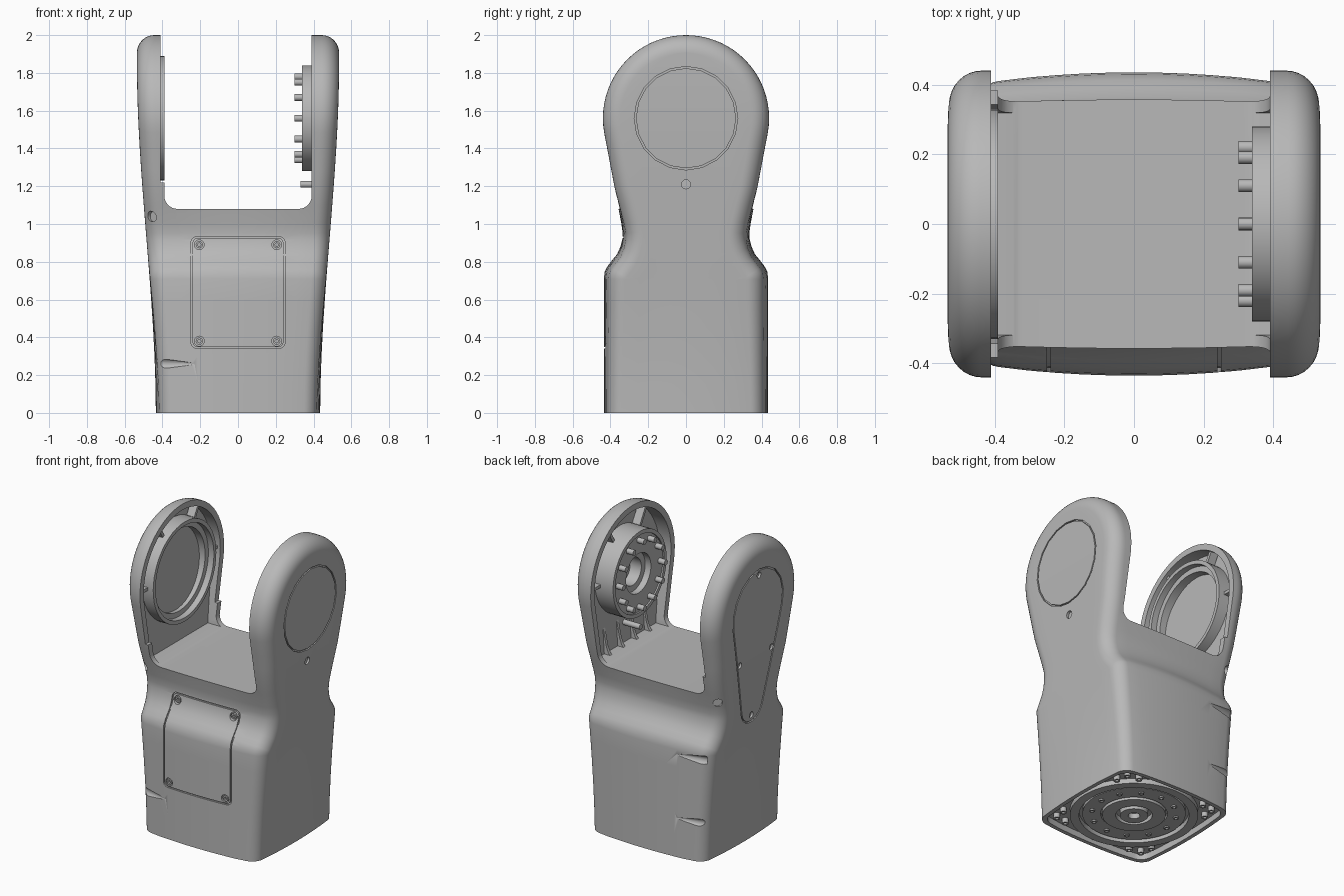
import bpy, bmesh
from math import sin, cos, pi, radians, hypot

cube = bpy.data.objects.get("Cube")
if cube:
    bpy.data.objects.remove(cube, do_unlink=True)

grey = bpy.data.materials.new("plain grey")
grey.use_nodes = True
grey.diffuse_color = (0.48, 0.48, 0.48, 1)
grey.node_tree.nodes["Principled BSDF"].inputs["Base Color"].default_value = (0.48, 0.48, 0.48, 1)


# ---------- helpers ----------
def make(name, verts, faces):
    bm = bmesh.new()
    vs = [bm.verts.new(v) for v in verts]
    for f in faces:
        bm.faces.new([vs[i] for i in f])
    bmesh.ops.remove_doubles(bm, verts=bm.verts, dist=1e-5)
    bmesh.ops.recalc_face_normals(bm, faces=bm.faces)
    me = bpy.data.meshes.new(name)
    bm.to_mesh(me)
    bm.free()
    me.materials.append(grey)
    ob = bpy.data.objects.new(name, me)
    bpy.context.scene.collection.objects.link(ob)
    return ob


def bands(n, loops, closed):
    pairs = [(a, a + 1) for a in range(loops - 1)] + ([(loops - 1, 0)] if closed else [])
    return [(a * n + i, a * n + (i + 1) % n, b * n + (i + 1) % n, b * n + i)
            for a, b in pairs for i in range(n)]


def prism(name, pts, f0, f1):
    n = len(pts)
    verts = [f0(*p) for p in pts] + [f1(*p) for p in pts]
    return make(name, verts, bands(n, 2, False) + [tuple(range(n)), tuple(range(n, 2 * n))])


def ring(name, outer, inner, f0, f1):
    verts = [f(*p) for f, o in ((f0, outer), (f1, outer), (f1, inner), (f0, inner)) for p in o]
    return make(name, verts, bands(len(outer), 4, True))


def on_x(x):
    return lambda u, v: (x, u, v)


def on_y(y):
    return lambda u, v: (u, y, v)


def on_z(z):
    return lambda u, v: (u, v, z)


def circle(cu, cv, r, n=48):
    return [(cu + r * cos(2 * pi * i / n), cv + r * sin(2 * pi * i / n)) for i in range(n)]


def outline(arcs, grow=0.0, k=10):
    """Closed outline of arcs (u, v, radius, start, end) joined by divided lines."""
    corners = [[(u + (r + grow) * cos(radians(a + (b - a) * i / k)),
                 v + (r + grow) * sin(radians(a + (b - a) * i / k))) for i in range(k + 1)]
               for u, v, r, a, b in arcs]
    pts = []
    for c, nxt in zip(corners, corners[1:] + corners[:1]):
        (u0, v0), (u1, v1) = c[-1], nxt[0]
        pts += c + [(u0 + (u1 - u0) * j / 14, v0 + (v1 - v0) * j / 14) for j in range(1, 14)]
    return pts


def tube(name, r_out, r_in, f0, f1, centre=(0, 0)):
    return ring(name, circle(*centre, r_out), circle(*centre, r_in), f0, f1)


# ---------- body shape ----------
HUB = (0, 1.56)
profile = [(0.435, z) for z in (0, 0.15, 0.3, 0.45, 0.6, 0.71)]
profile += [(0.43, 0.75), (0.413, 0.78), (0.39, 0.81), (0.365, 0.84), (0.347, 0.88), (0.337, 0.92),
            (0.335, 0.95), (0.342, 1.0)]
profile += [(0.342 + 0.091 * i / 5, 1.0 + 0.484 * i / 5) for i in range(1, 5)]
profile += [(0.44 * cos(radians(a)), HUB[1] + 0.44 * sin(radians(a))) for a in range(-10, 90, 5)]
profile += [(0, 2.0)]


def normal(i):
    if profile[i][1] < 0.7:
        return 1, 0
    if i == len(profile) - 1:
        return 0, 1
    (ya, za), (yb, zb) = profile[i - 1], profile[i + 1]
    d = hypot(yb - ya, zb - za)
    return (zb - za) / d, (ya - yb) / d


def side_x(y, z):
    t = min(z / 1.85, 1)
    return 0.435 + 0.1 * t * t * (3 - 2 * t) - 0.03 * max(0, 1 - z / 0.8) * (y / 0.435) ** 2


def bulge(x, z):
    return 0.03 * min(1, max(0, (1.2 - z) / 0.4)) * (x / 0.43) ** 2


def front_y(x, z):
    for (ya, za), (yb, zb) in zip(profile, profile[1:]):
        if za <= z <= zb:
            return -(ya + (yb - ya) * (z - za) / (zb - za) - bulge(x, z))


def section(i):
    (y0, z0), (ny, nz) = profile[i], normal(i)
    r = 0.06 + 0.032 * min(z0 / 1.4, 1)
    w = side_x(0, z0)
    corner = []
    for k in range(9):
        a = k * pi / 16
        cut = r * (1 - cos(a))
        inset = r * (1 - sin(a)) + bulge(w - cut, z0)
        y, z = y0 - ny * inset, z0 - nz * inset
        corner.append((side_x(y, z) - cut, y, z))
    _, ys, zs = corner[0]
    q = [(side_x(f * ys, zs), f * ys, zs) for f in (0, 0.25, 0.5, 0.75)] + corner
    for f in (0.8, 0.6, 0.4, 0.2, 0):
        x = f * corner[-1][0]
        q.append((x, y0 - ny * bulge(x, z0), z0 - nz * bulge(x, z0)))
    back = q[::-1]
    return (q + [(-x, y, z) for x, y, z in back[1:]] + [(-x, -y, z) for x, y, z in q[1:]]
            + [(x, -y, z) for x, y, z in back[1:-1]])


rows = [section(i) for i in range(len(profile))]
count = len(rows[0])
body = make("forked_body", [p for row in rows for p in row],
            bands(count, len(rows), False) + [tuple(range(count))])

# ---------- cutters ----------
cutters = []
# fork opening with rounded floor corners
gap = [(-0.41, 2.2), (-0.41, 1.22), (-0.39, 1.22)]
gap += [(-0.32 - 0.07 * cos(i * pi / 16), 1.15 - 0.07 * sin(i * pi / 16)) for i in range(9)]
gap += [(0.32 + 0.07 * sin(i * pi / 16), 1.15 - 0.07 * cos(i * pi / 16)) for i in range(9)]
gap += [(0.39, 2.2)]
cutters.append(prism("cut_gap", gap, on_y(-0.7), on_y(0.7)))

# hollow insides of both arms
half = [(y - 0.04 * normal(i)[0], z - 0.04 * normal(i)[1]) for i, (y, z) in enumerate(profile) if z > 1.05]
half = [(half[0][0] - 0.002, 1.085)] + half
pocket = half + [(-y, z) for y, z in half[-2::-1]]
for s in (-1, 1):
    cutters.append(prism("cut_pocket", pocket, on_x(s * 0.3),
                         lambda y, z: (s * (0.445 + 0.06 * (z - 1.1)), y, z)))


def side_groove(s, arcs):
    cutters.append(ring("cut_groove", outline(arcs, 0.004), outline(arcs, -0.005),
                        lambda y, z: (s * (side_x(y, z) - 0.012), y, z),
                        lambda y, z: (s * (side_x(y, z) + 0.03), y, z)))


def side_hole(s, y, z, r):
    x = side_x(y, z)
    cutters.append(prism("cut_hole", circle(y, z, r, 20), on_x(s * (x - 0.015)), on_x(s * (x + 0.03))))


# round cap on one arm, long tapered cover on the other
side_groove(1, [(*HUB, 0.27, 0, 180), (*HUB, 0.27, 180, 360)])
side_hole(1, 0, 1.21, 0.024)
side_groove(-1, [(*HUB, 0.26, -13.3, 193.3), (0, 0.91, 0.11, 193.3, 346.7)])
for y, z in ((0, 1.785), (0, 0.845), (0.165, 1.24), (-0.165, 1.24)):
    side_hole(-1, y, z, 0.02)

# front access panel
px, low, high, pr = 0.215, 0.375, 0.9, 0.03
panel = [(px, high, pr, 0, 90), (-px, high, pr, 90, 180), (-px, low, pr, 180, 270), (px, low, pr, 270, 360)]
cutters.append(ring("cut_panel", outline(panel, 0.004), outline(panel, -0.005),
                    lambda x, z: (x, front_y(x, z) + 0.012, z),
                    lambda x, z: (x, front_y(x, z) - 0.04, z)))
for x in (-0.205, 0.205):
    for z in (0.38, 0.89):
        y = front_y(x, z)
        cutters.append(prism("cut_screw", circle(x, z, 0.026, 20), on_y(y + 0.015), on_y(y - 0.05)))
        ring("panel_screw", circle(x, z, 0.019, 12), circle(x, z, 0.009, 12), on_y(y + 0.02), on_y(y + 0.002))

# tapered side slots and edge dimples
for s, z0 in ((-1, 0.26), (1, 0.26), (1, 0.68)):
    cutters.append(prism("cut_slot", circle(0, 0, 1, 20),
                         lambda u, v: (-0.43, s * 0.41 + 0.032 * u, z0 + 0.032 * v),
                         lambda u, v: (-0.23, s * 0.43 + 0.004 * u, z0 + 0.004 * v)))
for s in (-1, 1):
    cutters.append(prism("cut_dimple", circle(0, 0, 0.028, 20),
                         lambda u, v: (-0.445 + 0.7 * u, s * (0.307 + 0.7 * u), 1.04 + v),
                         lambda u, v: (-0.5 + 0.7 * u, s * (0.362 + 0.7 * u), 1.04 + v)))

# recess under the base
cutters.append(prism("cut_base", [(x * 0.94, y * 0.94) for x, y, z in rows[0]], on_z(-0.1), on_z(0.04)))

for c in cutters:
    c.hide_render = True
    mod = body.modifiers.new(c.name, 'BOOLEAN')
    mod.operation, mod.solver, mod.object = 'DIFFERENCE', 'EXACT', c
bpy.context.view_layer.update()
cut_mesh = bpy.data.meshes.new_from_object(body.evaluated_get(bpy.context.evaluated_depsgraph_get()))
body.modifiers.clear()
body.data = cut_mesh
for c in cutters:
    bpy.data.objects.remove(c, do_unlink=True)

# ---------- bearing seat inside one arm ----------
tube("bearing_ring", 0.33, 0.305, on_x(-0.485), on_x(-0.39), HUB)
tube("bearing_step", 0.306, 0.27, on_x(-0.485), on_x(-0.43), HUB)

# ---------- drive hub with pins inside the other arm ----------
tube("hub_ring", 0.28, 0.13, on_x(0.485), on_x(0.348), HUB)
tube("hub_lip", 0.28, 0.255, on_x(0.4), on_x(0.338), HUB)
tube("hub_inner_ring", 0.135, 0.09, on_x(0.485), on_x(0.39), HUB)
for i in range(12):
    a = i * pi / 6
    prism("hub_pin", circle(0.22 * cos(a), HUB[1] + 0.22 * sin(a), 0.018, 16), on_x(0.3), on_x(0.36))
prism("stop_pin", circle(0, 1.21, 0.018, 16), on_x(0.33), on_x(0.47))

# ---------- ribs in the hollow arms ----------
for s, start in ((-1, 0.32), (1, 0.27)):
    for a in (0, pi / 3, 2 * pi / 3, pi):
        rib = [(r * cos(a) - t * sin(a), HUB[1] + r * sin(a) + t * cos(a))
               for r, t in ((start, -0.01), (0.41, -0.01), (0.41, 0.01), (start, 0.01))]
        prism("arm_rib", rib, on_x(s * 0.43), on_x(s * 0.485))
gusset = [(0.39, 1.07), (0.465, 1.07), (0.475, 1.3), (0.45, 1.24), (0.43, 1.14), (0.415, 1.1)]
for y in (-0.21, -0.07, 0.07, 0.21):
    prism("floor_gusset", gusset, on_y(y - 0.01), on_y(y + 0.01))

# ---------- mounting flange under the base ----------
for name, r0, r1, z in (("flange_outer", 0.385, 0.33, 0.008), ("flange_step", 0.31, 0.2, 0.018),
                        ("flange_inner", 0.19, 0.11, 0.008), ("flange_hub", 0.085, 0.035, 0.004)):
    tube(name, r0, r1, on_z(z), on_z(0.05))
for i in range(12):
    a = i * pi / 6
    tube("flange_bolt", 0.017, 0.009, on_z(0.01), on_z(0.03), (0.255 * cos(a), 0.255 * sin(a)))
for i in range(4):
    for off, rad in ((-9, 0.425), (0, 0.465), (9, 0.425)):
        a = radians(45 + 90 * i + off)
        tube("corner_bolt", 0.02, 0.01, on_z(0.008), on_z(0.05), (rad * cos(a), rad * sin(a)))

# ---------- shading ----------
for ob in bpy.context.scene.objects:
    if ob.type == 'MESH' and grey.name in ob.data.materials:
        ob.data.shade_smooth()
        ob.data.set_sharp_from_angle(angle=radians(30))
